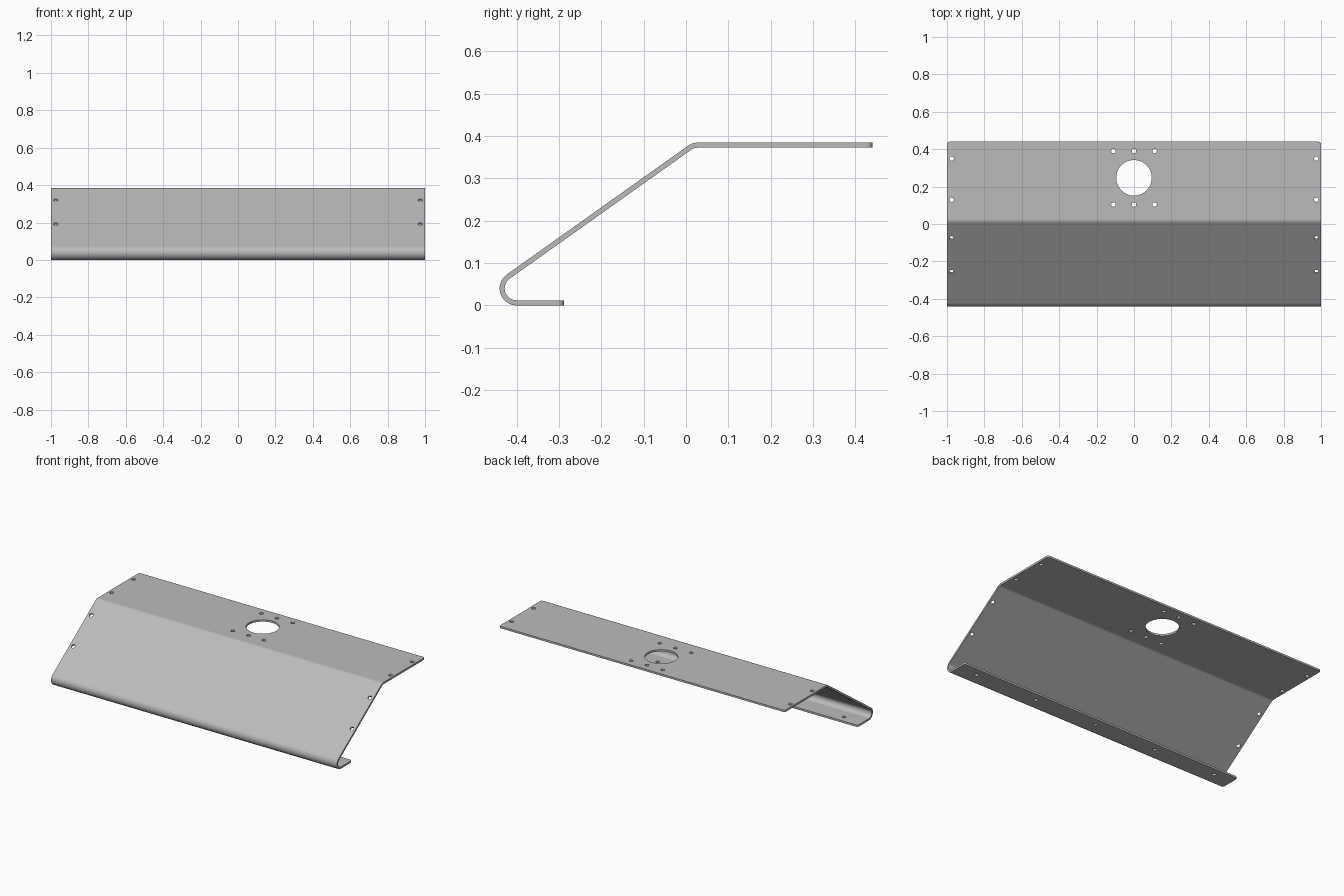
import bpy, bmesh, math
from mathutils import Matrix, Vector

if "Cube" in bpy.data.objects:
    bpy.data.objects.remove(bpy.data.objects["Cube"])

THICK = 0.012
SLOPE = math.radians(35.4)
HEIGHT = 0.384
BACK, LIP_END = 0.44, -0.288
R_LOW, R_TOP = 0.04, 0.035          # outer bend radii

steel = bpy.data.materials.new("grey steel")
steel.use_nodes = True
colour = (0.5, 0.5, 0.5, 1)
steel.diffuse_color = colour
steel.node_tree.nodes["Principled BSDF"].inputs["Base Color"].default_value = colour


def arc(cy, cz, radius, start, end, steps):
    angles = [start + (end - start) * i / steps for i in range(steps + 1)]
    return [(cy + radius * math.cos(a), cz + radius * math.sin(a)) for a in angles]


# Bend centres: the upper one is tangent to both the slope and the top plate
low_y, low_z = R_LOW - 0.44, R_LOW
start_y = low_y - R_LOW * math.sin(SLOPE)
start_z = low_z + R_LOW * math.cos(SLOPE)
corner_y = start_y + (HEIGHT - start_z) / math.tan(SLOPE)
top_y = corner_y + R_TOP * math.tan(SLOPE / 2)
top_z = HEIGHT - R_TOP


def skin(inset):
    """One side of the folded sheet, from the lip to the back edge."""
    up = math.pi / 2
    return ([(LIP_END, inset)]
            + arc(low_y, low_z, R_LOW - inset, -up, SLOPE - 3 * up, 20)
            + arc(top_y, top_z, R_TOP - inset, up + SLOPE, up, 8)
            + [(BACK, HEIGHT - inset)])


# Folded sheet, extruded along x
bm = bmesh.new()
outline = skin(0) + skin(THICK)[::-1]
n = len(outline)
left = [bm.verts.new((1, y, z)) for y, z in outline]
right = [bm.verts.new((-1, y, z)) for y, z in outline]
for i in range(n):
    j = (i + 1) % n
    bm.faces.new((left[i], left[j], right[j], right[i]))
half = n // 2
for side in (left, right):          # end caps as strips of quads
    for i in range(half - 1):
        bm.faces.new((side[i], side[i + 1], side[n - 2 - i], side[n - 1 - i]))
bmesh.ops.recalc_face_normals(bm, faces=bm.faces)

# Rounded sheet corners on the lip and the back edge
corners = [e for e in bm.edges
           if all(abs(v.co.y - e.verts[0].co.y) < 1e-5
                  and min(abs(v.co.y - BACK), abs(v.co.y - LIP_END)) < 1e-5
                  for v in e.verts)
           and abs(e.verts[0].co.x - e.verts[1].co.x) < 1e-5]
bmesh.ops.bevel(bm, geom=corners, offset=0.014, segments=5, profile=0.5, affect='EDGES')
mesh = bpy.data.meshes.new("folded_panel")
bm.to_mesh(mesh)
bm.free()
panel = bpy.data.objects.new("folded_panel", mesh)
bpy.context.collection.objects.link(panel)

# All holes in one cutter
cut = bmesh.new()


def hole(x, y, z, radius, tilt=0.0, sides=20):
    place = Matrix.Translation(Vector((x, y, z))) @ Matrix.Rotation(tilt, 4, 'X')
    bmesh.ops.create_cone(cut, cap_ends=True, segments=sides, radius1=radius,
                          radius2=radius, depth=0.05, matrix=place)


SMALL = 0.012
hole(0, 0.247, HEIGHT, 0.095, sides=64)
for x in (-0.11, 0, 0.11):
    for y in (0.104, 0.39):
        hole(x, y, HEIGHT, SMALL)
for x in (-0.975, 0.975):
    for y in (0.13, 0.35):
        hole(x, y, HEIGHT, SMALL)
    for y in (-0.255, -0.075):
        hole(x, y, start_z + (y - start_y) * math.tan(SLOPE), SMALL, SLOPE)
for i in range(-2, 3):
    hole(i * 0.435, -0.338, 0, SMALL)
cut_mesh = bpy.data.meshes.new("hole_cutter")
cut.to_mesh(cut_mesh)
cut.free()
cutter = bpy.data.objects.new("hole_cutter", cut_mesh)
bpy.context.collection.objects.link(cutter)
cutter.hide_render = True

boolean = panel.modifiers.new("holes", 'BOOLEAN')
boolean.operation = 'DIFFERENCE'
boolean.solver = 'EXACT'
boolean.object = cutter
bpy.context.view_layer.objects.active = panel
panel.select_set(True)
bpy.ops.object.modifier_apply(modifier="holes")
bpy.data.objects.remove(cutter)

# Smooth bends, flat plates, crisp edges
panel.data.materials.clear()
panel.data.materials.append(steel)
bpy.ops.object.shade_smooth_by_angle(angle=math.radians(30))
weighted = panel.modifiers.new("flat plates", 'WEIGHTED_NORMAL')
weighted.keep_sharp = True
